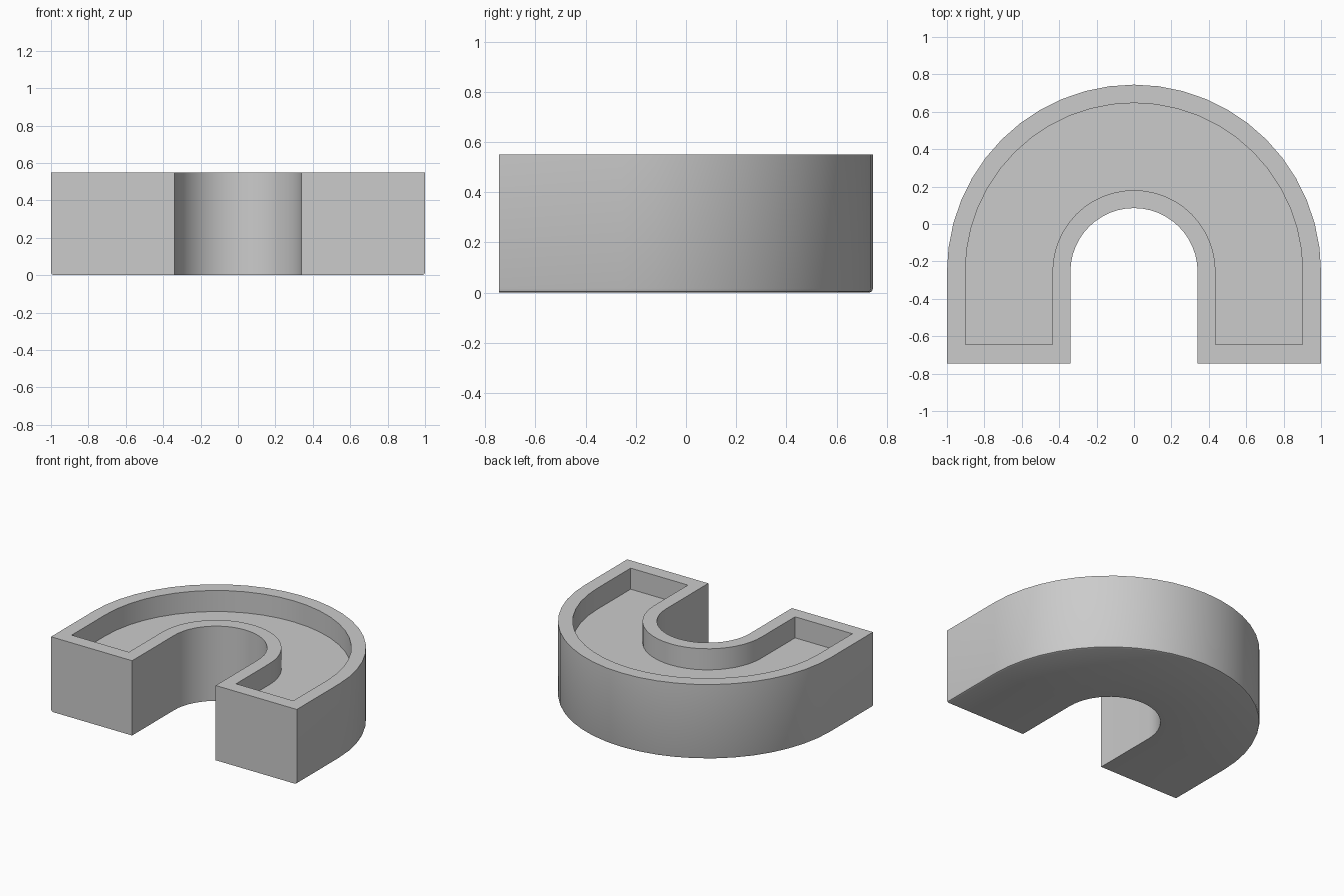
import bpy, bmesh, math

if "Cube" in bpy.data.objects:
    bpy.data.objects.remove(bpy.data.objects["Cube"])

SEG = 24        # arc segments
CY = -0.255     # arc centre in y


def arch(bm, r_out, r_in, y_end, z):
    """One closed U-shaped ring: outer line, then the inner line back."""
    def side(r):
        arc = [(r * math.cos(math.pi * i / SEG), CY + r * math.sin(math.pi * i / SEG))
               for i in range(SEG + 1)]
        return [(r, y_end)] + arc + [(-r, y_end)]
    return [bm.verts.new((x, y, z)) for x, y in side(r_out) + side(r_in)[::-1]]


def cap(bm, ring):
    """Fill a U ring with a strip of quads between its two sides."""
    n = len(ring)
    for i in range(n // 2 - 1):
        bm.faces.new((ring[i], ring[i + 1], ring[n - 2 - i], ring[n - 1 - i]))


bm = bmesh.new()
rings = [arch(bm, *p) for p in (
    (0.985, 0.34, -0.745, 0.0),      # underside with softened outer edge
    (0.996, 0.34, -0.745, 0.005),
    (1.0, 0.34, -0.745, 0.016),
    (1.0, 0.34, -0.745, 0.55),       # rim, outer
    (0.902, 0.436, -0.645, 0.55),    # rim, inner
    (0.902, 0.436, -0.645, 0.395),   # recessed floor
)]
for a, b in zip(rings, rings[1:]):
    n = len(a)
    for i in range(n):
        j = (i + 1) % n
        bm.faces.new((a[i], a[j], b[j], b[i]))
cap(bm, rings[0])
cap(bm, rings[-1])
bmesh.ops.recalc_face_normals(bm, faces=bm.faces[:])

mesh = bpy.data.meshes.new("arched_tray")
bm.to_mesh(mesh)
bm.free()
tray = bpy.data.objects.new("arched_tray", mesh)
bpy.context.collection.objects.link(tray)
bpy.context.view_layer.objects.active = tray
tray.select_set(True)
bpy.ops.object.shade_smooth_by_angle(angle=math.radians(30))
